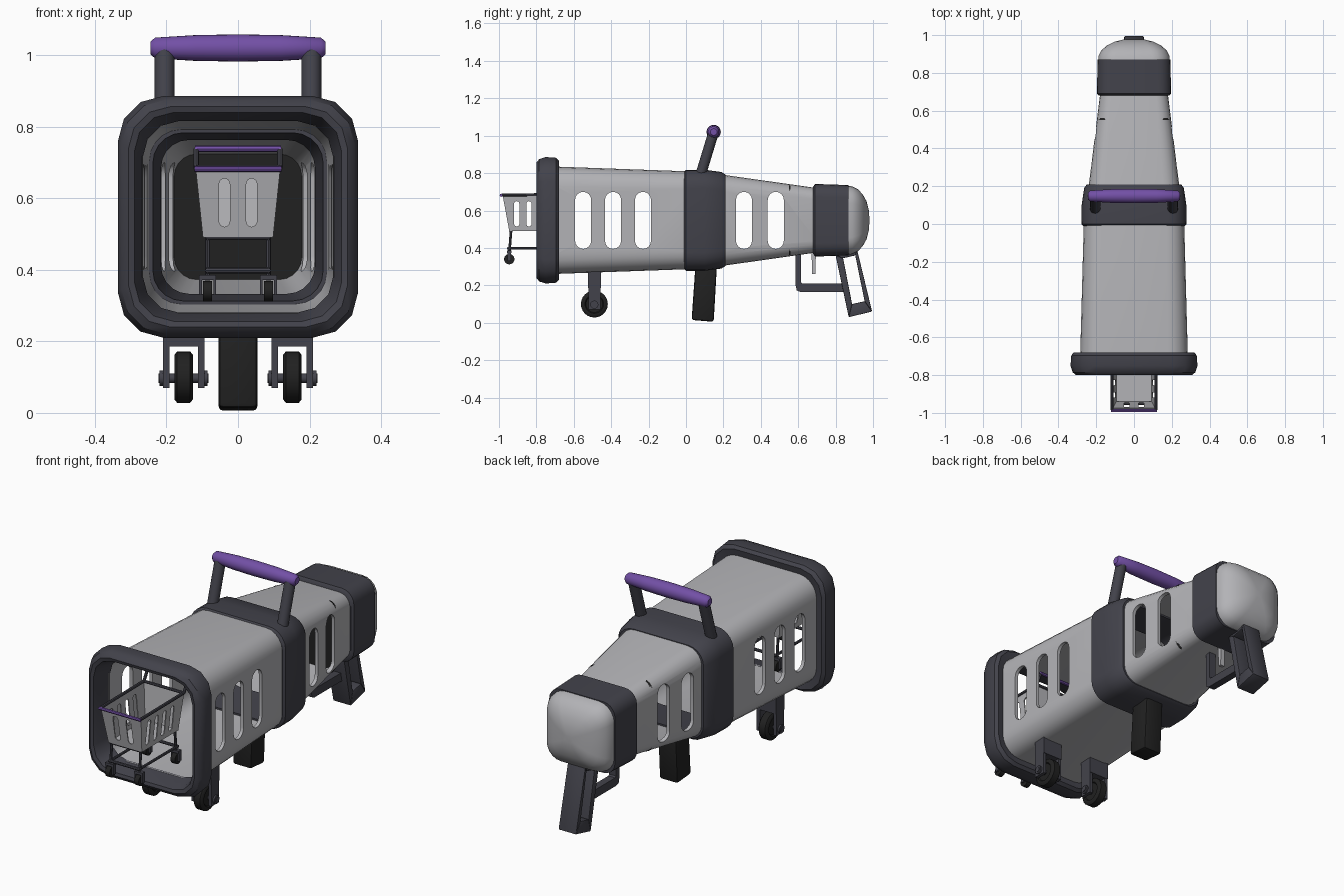
import bpy, bmesh
from math import cos, sin, pi, radians
from mathutils import Vector, Matrix

if "Cube" in bpy.data.objects:
    bpy.data.objects.remove(bpy.data.objects["Cube"])

ZC = 0.548  # height of the barrel axis


def material(name, rgb):
    m = bpy.data.materials.new(name)
    m.use_nodes = True
    m.diffuse_color = (*rgb, 1)
    m.node_tree.nodes["Principled BSDF"].inputs["Base Color"].default_value = (*rgb, 1)
    return m


LIGHT = material("light grey", (0.45, 0.45, 0.47))
DARK = material("dark grey", (0.055, 0.055, 0.07))
BLACK = material("black", (0.015, 0.015, 0.015))
PURPLE = material("purple", (0.17, 0.08, 0.38))


def finish(name, bm, mat, angle=35):
    bmesh.ops.recalc_face_normals(bm, faces=bm.faces)
    me = bpy.data.meshes.new(name)
    bm.to_mesh(me)
    bm.free()
    ob = bpy.data.objects.new(name, me)
    bpy.context.collection.objects.link(ob)
    if mat:
        me.materials.append(mat)
    smooth(ob, angle)
    return ob


def smooth(ob, angle=35):
    bpy.ops.object.select_all(action='DESELECT')
    ob.select_set(True)
    bpy.context.view_layer.objects.active = ob
    bpy.ops.object.shade_smooth_by_angle(angle=radians(angle))


def bake(ob):
    # Apply all modifiers
    dg = bpy.context.evaluated_depsgraph_get()
    me = bpy.data.meshes.new_from_object(ob.evaluated_get(dg))
    ob.modifiers.clear()
    ob.data = me


def loft(name, rings, mat, corner=0.36, n=5, closed=True):
    # Rounded-square rings (y, half width, half height) skinned along y
    bm = bmesh.new()
    loops = []
    for y, hx, hz in rings:
        r = corner * min(hx, hz)
        loop = []
        for q, (sx, sz) in enumerate(((1, 1), (-1, 1), (-1, -1), (1, -1))):
            for i in range(n + 1):
                a = (q + i / n) * pi / 2
                loop.append(bm.verts.new((sx * (hx - r) + r * cos(a), y,
                                          ZC + sz * (hz - r) + r * sin(a))))
        loops.append(loop)
    pairs = list(zip(loops, loops[1:] + loops[:1]))
    for a, b in pairs if closed else pairs[:-1]:
        for i in range(len(a)):
            j = (i + 1) % len(a)
            bm.faces.new((a[i], a[j], b[j], b[i]))
    if not closed:
        bm.faces.new(loops[0])
        bm.faces.new(loops[-1])
    return finish(name, bm, mat)


def prism(name, pts, axis, lo, hi, mat, bevel=0):
    # 2D outline extruded along x or y; the second coordinate is z
    bm = bmesh.new()
    place = (lambda p, t: (t, p[0], p[1])) if axis == 'x' else (lambda p, t: (p[0], t, p[1]))
    a = [bm.verts.new(place(p, lo)) for p in pts]
    b = [bm.verts.new(place(p, hi)) for p in pts]
    bm.faces.new(a)
    bm.faces.new(b)
    for i in range(len(a)):
        j = (i + 1) % len(a)
        bm.faces.new((a[i], a[j], b[j], b[i]))
    if bevel:
        bmesh.ops.bevel(bm, geom=bm.edges[:], offset=bevel, segments=2, affect='EDGES', profile=0.5)
    return finish(name, bm, mat)


def cut_slots(ob, slots, axis, lo, hi):
    # Capsule openings (centre, half width, bottom, top)
    for c, w, z0, z1 in slots:
        pts = [(c + w * cos(k * pi / 8), z1 - w + w * sin(k * pi / 8)) for k in range(9)]
        pts += [(c - w * cos(k * pi / 8), z0 + w - w * sin(k * pi / 8)) for k in range(9)]
        cutter = prism("slot_cutter", pts, axis, lo, hi, None)
        cutter.hide_render = True
        mod = ob.modifiers.new("slot", 'BOOLEAN')
        mod.operation, mod.solver, mod.object = 'DIFFERENCE', 'EXACT', cutter
        bake(ob)
        bpy.data.objects.remove(cutter)
    smooth(ob)


def rod(name, p, q, r, mat, n=12, r2=None):
    p, q = Vector(p), Vector(q)
    d = q - p
    bm = bmesh.new()
    m = Matrix.Translation((p + q) / 2) @ d.to_track_quat('Z', 'Y').to_matrix().to_4x4()
    bmesh.ops.create_cone(bm, cap_ends=True, segments=n, radius1=r,
                          radius2=r if r2 is None else r2, depth=d.length, matrix=m)
    return finish(name, bm, mat)


def box(name, x, y, z, mat, bevel=0):
    return prism(name, [(y[0], z[0]), (y[1], z[0]), (y[1], z[1]), (y[0], z[1])],
                 'x', *x, mat, bevel)


def lathe_x(name, centre, profile, mat, n=24):
    # Profile of (x offset, radius) spun around an x axis
    bm = bmesh.new()
    vs = [bm.verts.new((centre[0] + x, centre[1], centre[2] + r)) for x, r in profile]
    es = [bm.edges.new(e) for e in zip(vs, vs[1:])]
    bmesh.ops.spin(bm, geom=vs + es, cent=centre, axis=(1, 0, 0), angle=2 * pi, steps=n)
    bmesh.ops.remove_doubles(bm, verts=bm.verts[:], dist=0.0002)
    return finish(name, bm, mat, 40)


# Barrel shell with side slots
outer = [(-0.7, .285, .287), (0, .266, .262), (0.2, .24, .243), (0.7, .178, .172)]
shell = loft("barrel_shell", outer + [(y, a - .018, b - .018) for y, a, b in outer[::-1]], LIGHT)
cut_slots(shell, [(c, .043, .395, .70) for c in (-.55, -.39, -.23, .31, .48)], 'x', -.5, .5)

# Front rim, middle band, rear band, end cap, inner back wall
loft("front_rim", [(-.68, .318, .32), (-.695, .332, .334), (-.75, .336, .338), (-.785, .325, .327),
                   (-.8, .306, .308), (-.795, .29, .292), (-.77, .282, .284), (-.69, .266, .268)],
     DARK, .38, 3)
loft("middle_band", [(-.01, .268, .258), (0, .279, .27), (.1, .277, .27), (.19, .264, .258),
                     (.21, .25, .245), (.21, .215, .215), (-.01, .238, .235)], DARK)
loft("rear_band", [(.68, .185, .18), (.69, .196, .194), (.87, .193, .188), (.87, .15, .15),
                   (.68, .15, .15)], DARK)
loft("end_cap", [(.86, .189, .186), (.89, .187, .181), (.92, .172, .165), (.945, .143, .138),
                 (.965, .103, .102), (.977, .055, .055), (.98, .02, .02)], LIGHT, .5, 5, False)
loft("inner_back_wall", [(.55, .19, .19), (.56, .188, .187)], BLACK, .25, 5, False)

# Carry handle
for s, side in ((1, "left"), (-1, "right")):
    rod(side + "_handle_post", (s * .205, .075, .78), (s * .205, .145, 1.01), .028, DARK, 16)
lathe_x("handle_grip", (0, .148, 1.02),
        [(-.245, 0), (-.244, .018), (-.232, .029), (-.12, .036), (0, .038), (.12, .036),
         (.232, .029), (.244, .018), (.245, 0)], PURPLE)

# Middle grip
prism("middle_grip", [(.03, .015), (.148, .005), (.165, .3), (.05, .3)], 'x', -.054, .054, BLACK, .012)

# Rear grip frame: four bars around an open window
A, B, C, D = (.80, .36), (.915, .39), (.995, .06), (.87, .03)
a, b, c, d = (.84, .345), (.905, .36), (.955, .115), (.888, .10)
for name, quad in (("top", (A, B, b, a)), ("back", (B, C, c, b)),
                   ("bottom", (C, D, d, c)), ("front", (D, A, a, d))):
    prism("rear_grip_" + name, quad, 'x', -.052, .052, DARK, .004)

# Trigger guard and trigger
path = [(.585, .37), (.585, .205), (.592, .188), (.61, .18), (.85, .18)]
inside = [(.85, .21), (.622, .21), (.615, .217), (.615, .37)]
path = [(y, z - (.015 if z < .2 else 0)) for y, z in path]
prism("trigger_guard", path + inside, 'x', -.02, .02, DARK)
prism("trigger", [(.675, .26), (.692, .26), (.695, .4), (.67, .4)], 'x', -.012, .012, LIGHT)

# Support wheels with forks
for s, side in ((1, "left"), (-1, "right")):
    x = s * .152
    lathe_x(side + "_wheel", (x, -.49, .1),
            [(-.02, 0), (-.02, .045), (-.026, .05), (-.026, .062), (-.018, .072), (.018, .072),
             (.026, .062), (.026, .05), (.02, .045), (.02, 0)], BLACK)
    rod(side + "_axle", (x - .07, -.49, .097), (x + .07, -.49, .097), .013, DARK)
    box(side + "_fork_top", (x - .058, x + .058), (-.525, -.455), (.185, .28), DARK)
    for t in (-1, 1):
        e = x + t * .049
        box(side + "_fork_leg", (e - .009, e + .009), (-.522, -.458), (.07, .19), DARK)
        rod(side + "_axle_cap", (e + t * .009, -.49, .097), (e + t * .018, -.49, .097), .022, DARK)

# Cart basket: tapered open box with slots
bm = bmesh.new()
bmesh.ops.create_cube(bm, size=2)
for v in bm.verts:
    top, back = v.co.z > 0, v.co.y > 0
    v.co = (v.co.x * (.118 if top else .098),
            (-.62 if top else -.64) if back else (-.98 if top else -.945), .68 if top else .49)
bmesh.ops.delete(bm, geom=[f for f in bm.faces if f.normal.z > .9 or
                           min(v.co.z for v in f.verts) > .6], context='FACES_ONLY')
basket = finish("cart_basket", bm, LIGHT)
wall = basket.modifiers.new("wall", 'SOLIDIFY')
wall.thickness = .008
bake(basket)
cut_slots(basket, [(y, .014, .515, .65) for y in (-.905, -.84, -.775, -.71)], 'x', -.3, .3)
cut_slots(basket, [(x, .015, .52, .655) for x in (-.038, .038)], 'y', -1.1, -.8)

# Cart rim, push handle and undercarriage
rod("cart_front_rail", (-.122, -.988, .682), (.122, -.988, .682), .0085, PURPLE, 8)
rod("cart_back_rail", (-.12, -.62, .685), (.12, -.62, .685), .008, DARK, 8)
rod("cart_push_handle", (-.12, -.59, .738), (.12, -.59, .738), .009, PURPLE, 8)
rod("cart_front_base_rail", (-.09, -.95, .398), (.09, -.95, .398), .008, DARK, 8)
rod("cart_back_base_rail", (-.09, -.63, .398), (.09, -.63, .398), .008, DARK, 8)
rod("cart_basket_foot", (-.09, -.94, .489), (.09, -.94, .489), .006, DARK, 8)
for s, side in ((1, "left"), (-1, "right")):
    rod(side + "_cart_side_rail", (s * .117, -.985, .683), (s * .117, -.62, .686), .008, DARK, 8)
    rod(side + "_cart_handle_arm", (s * .117, -.62, .685), (s * .117, -.59, .738), .008, DARK, 8)
    rod(side + "_cart_base_rail", (s * .085, -.955, .398), (s * .085, -.63, .398), .007, DARK, 8)
    for end, y, lean in (("front", -.945, .01), ("back", -.64, -.01)):
        x = s * .085
        tag = f"{side}_{end}_cart_"
        rod(tag + "leg", (x, y + lean, .495), (x, y, .37), .007, DARK, 8)
        box(tag + "caster_top", (x - .024, x + .024), (y - .012, y + .012), (.372, .386), DARK)
        for t in (-1, 1):
            e = x + t * .02
            box(tag + "caster_plate", (e - .004, e + .004), (y - .01, y + .01), (.33, .38), DARK)
        rod(tag + "wheel", (x - .013, y, .34), (x + .013, y, .34), .028, BLACK, 16)
